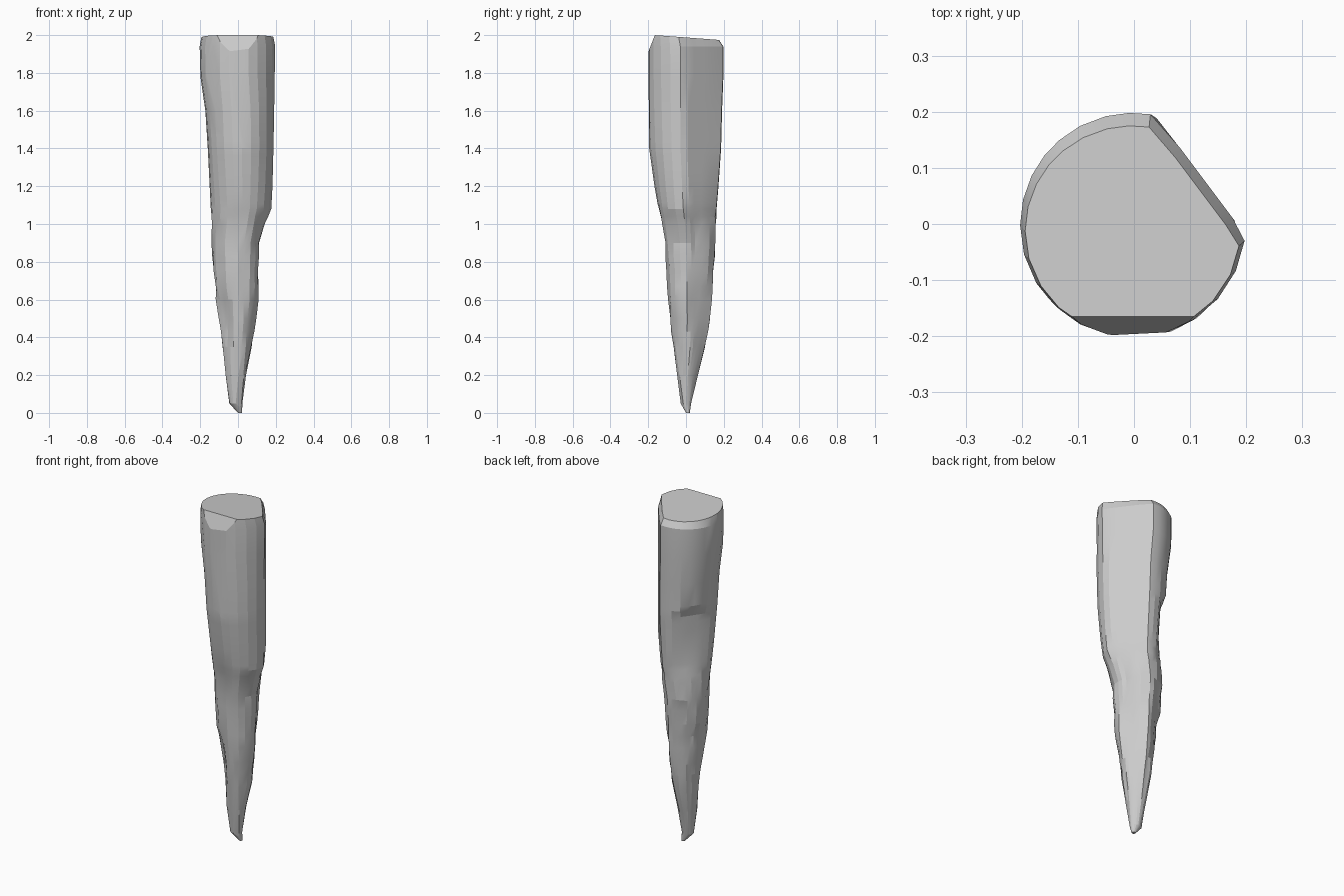
import bpy, bmesh, math, random
from mathutils import Vector

if "Cube" in bpy.data.objects:
    bpy.data.objects.remove(bpy.data.objects["Cube"])

random.seed(4)

# z, left x, right x, front y, back y
RINGS = [
    (0.00, 0.000, 0.022, 0.000, 0.020), (0.05, -0.046, 0.023, -0.028, 0.027),
    (0.20, -0.065, 0.045, -0.050, 0.062), (0.35, -0.081, 0.073, -0.070, 0.102),
    (0.50, -0.104, 0.100, -0.085, 0.127), (0.60, -0.124, 0.119, -0.094, 0.136),
    (0.75, -0.131, 0.122, -0.104, 0.147), (0.90, -0.139, 0.126, -0.116, 0.155),
    (1.00, -0.142, 0.155, -0.130, 0.158), (1.08, -0.144, 0.178, -0.146, 0.162),
    (1.20, -0.150, 0.184, -0.167, 0.172), (1.40, -0.160, 0.189, -0.195, 0.186),
    (1.60, -0.173, 0.193, -0.201, 0.191), (1.78, -0.199, 0.196, -0.202, 0.198),
    (1.94, -0.203, 0.199, -0.202, 0.198), (2.00, -0.194, 0.189, -0.200, 0.175),
]
ANGLES = [-24, -8, 4, 16, 37, 59, 81, 92, 104, 118, 131, 142, 154, 167, 180,
          195, 211, 226, 242, 257, 272, 287, 302, 319]
# carved hollows: angle, bottom z, top z, half width in degrees, depth
HOLLOWS = [
    (5, 0.50, 1.06, 36, 0.014), (140, 0.95, 1.46, 38, 0.026),
    (155, 0.30, 0.75, 32, 0.016), (226, 0.30, 0.64, 28, 0.020),
    (118, 0.35, 0.88, 30, 0.014), (262, 0.80, 1.11, 24, 0.007),
]


def extents(z):
    """Interpolated outline at height z."""
    for a, b in zip(RINGS, RINGS[1:]):
        if z <= b[0]:
            t = (z - a[0]) / (b[0] - a[0])
            return [p + (q - p) * t for p, q in zip(a[1:], b[1:])]
    return RINGS[-1][1:]


def carve(deg, z):
    """Hollow with an abrupt upper lip fading toward the point."""
    total = 0.0
    for ang, z0, z1, half, depth in HOLLOWS:
        d = abs((deg - ang + 180) % 360 - 180) / half
        lip = z1 - 0.06 * d * d
        if d < 1 and z0 < z < lip:
            fade = min(1, (lip - z) / 0.04, (z - z0) / (0.5 * (z1 - z0)))
            total += depth * (1 - d * d) * fade
    return total


def section_point(deg, z):
    l, r, f, b = extents(z)
    cx, cy, a, h = (l + r) / 2, (f + b) / 2, (r - l) / 2, (b - f) / 2
    c, s = math.cos(math.radians(deg)), math.sin(math.radians(deg))
    rad = 1 / math.hypot(c / a, s / h)
    # long split face on the back right
    n = 0.8 * c + 0.6 * s
    if n > 0.05 and z > 0.1:
        d = min(0.147, 0.046 + z * 0.085)
        if z == 2.0:
            d = 0.130
        rad = min(rad, max(0.3 * rad, (d - 0.8 * cx - 0.6 * cy) / n))
    rad -= carve(deg, z)
    if 0.1 < z < 1.05:
        rad += random.uniform(-0.006, 0.003)
    return cx + rad * c, cy + rad * s


# stake body, lofted from the uneven rings
levels = sorted([r[0] for r in RINGS] + [0.43, 0.67, 0.83, 1.04, 1.11, 1.30, 1.36, 1.44, 1.47])
bm = bmesh.new()
loops = []
for z in levels:
    loop = []
    for deg in ANGLES:
        x, y = section_point(deg, z)
        top_tilt = 0.075 * (y + 0.165) if z == 2.0 else 0
        loop.append(bm.verts.new((x, y, z - max(0, top_tilt))))
    loops.append(loop)
count = len(ANGLES)
for lo, hi in zip(loops, loops[1:]):
    for i in range(count):
        j = (i + 1) % count
        bm.faces.new((lo[i], lo[j], hi[j], hi[i]))
bm.faces.new(loops[0][::-1])
bm.faces.new(loops[-1])

# flat hewn cuts: front of the head, long side flats, and facets around the point
CUTS = [
    ((0, -0.165, 2.0), (0, -0.09, 0.035)),
    ((0, -0.196, 1.6), (0.05, -1, 0.0)),
    ((-0.131, -0.131, 1.6), (-0.75, -0.75, -0.05)),
    ((0.0, -0.048, 0.2), (0.45, -1, -0.17)),
    ((-0.054, -0.031, 0.2), (-1, -0.75, -0.16)),
]
for point, normal in CUTS:
    geom = bm.verts[:] + bm.edges[:] + bm.faces[:]
    bmesh.ops.bisect_plane(bm, geom=geom, dist=1e-5, plane_co=Vector(point),
                           plane_no=Vector(normal).normalized(), clear_outer=True)
    bmesh.ops.holes_fill(bm, edges=[e for e in bm.edges if e.is_boundary], sides=0)
bmesh.ops.recalc_face_normals(bm, faces=bm.faces[:])

mesh = bpy.data.meshes.new("wooden_stake")
bm.to_mesh(mesh)
bm.free()
stake = bpy.data.objects.new("wooden_stake", mesh)
bpy.context.collection.objects.link(stake)
bpy.context.view_layer.objects.active = stake
stake.select_set(True)
bpy.ops.object.shade_smooth_by_angle(angle=math.radians(14))
